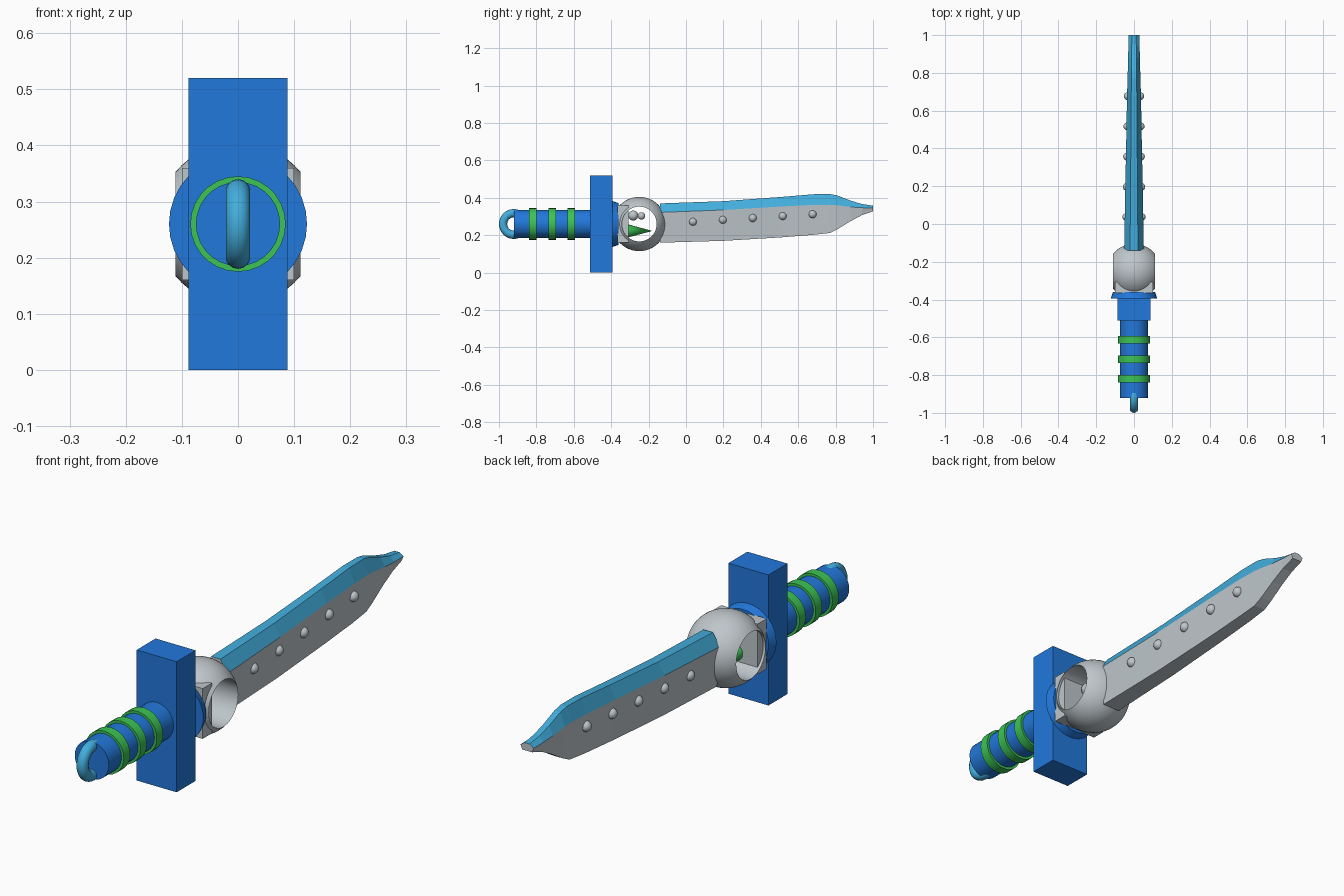
import bpy, bmesh, math
from mathutils import Matrix

if "Cube" in bpy.data.objects:
    bpy.data.objects.remove(bpy.data.objects["Cube"])

ZC = 0.26  # height of the handle axis


def material(name, rgb):
    m = bpy.data.materials.new(name)
    m.diffuse_color = (*rgb, 1)
    m.use_nodes = True
    m.node_tree.nodes["Principled BSDF"].inputs["Base Color"].default_value = m.diffuse_color
    return m


BLUE = material("blue", (0.016, 0.188, 0.71))
GREEN = material("green", (0.045, 0.55, 0.09))
SKY = material("light_blue", (0.055, 0.42, 0.72))
GREY = material("grey", (0.52, 0.57, 0.60))


def finish(bm, name, mats, smooth=True):
    bmesh.ops.recalc_face_normals(bm, faces=bm.faces)
    me = bpy.data.meshes.new(name)
    bm.to_mesh(me)
    bm.free()
    ob = bpy.data.objects.new(name, me)
    bpy.context.collection.objects.link(ob)
    for m in mats:
        me.materials.append(m)
    if smooth:
        bpy.ops.object.select_all(action='DESELECT')
        ob.select_set(True)
        bpy.context.view_layer.objects.active = ob
        bpy.ops.object.shade_smooth_by_angle(angle=math.radians(35))
    return ob


def cone_y(name, y0, y1, r0, r1, mat, z=ZC, sides=28):
    """Cylinder or cone along y, radius r0 at y0 and r1 at y1."""
    bm = bmesh.new()
    mtx = Matrix.Translation((0, (y0 + y1) / 2, z)) @ Matrix.Rotation(-math.pi / 2, 4, 'X')
    bmesh.ops.create_cone(bm, cap_ends=True, segments=sides, radius1=r0, radius2=r1,
                          depth=y1 - y0, matrix=mtx)
    bmesh.ops.remove_doubles(bm, verts=bm.verts, dist=1e-5)
    return finish(bm, name, [mat])


def box(name, x, y0, y1, z0, z1, mat):
    bm = bmesh.new()
    mtx = Matrix.Translation((0, (y0 + y1) / 2, (z0 + z1) / 2)) @ Matrix.Diagonal((2 * x, y1 - y0, z1 - z0, 1))
    bmesh.ops.create_cube(bm, size=1, matrix=mtx)
    return finish(bm, name, [mat], False)


def ball(name, loc, r, mat):
    bm = bmesh.new()
    bmesh.ops.create_uvsphere(bm, u_segments=16, v_segments=10, radius=r, matrix=Matrix.Translation(loc))
    return finish(bm, name, [mat])


def lathe_x(name, profile, centre, mat, steps=48):
    """Closed profile of (x, radius) turned around the x direction."""
    bm = bmesh.new()
    rings = []
    for i in range(steps):
        a = 2 * math.pi * i / steps
        rings.append([bm.verts.new((x, centre[0] + r * math.cos(a), centre[1] + r * math.sin(a)))
                      for x, r in profile])
    n = len(profile)
    for i in range(steps):
        p, q = rings[i], rings[(i + 1) % steps]
        for j in range(n):
            k = (j + 1) % n
            bm.faces.new((p[j], p[k], q[k], q[j]))
    return finish(bm, name, [mat])


# Handle: pommel ring, grip and green bands
tube = [(0.022 * math.sin(2 * math.pi * j / 14), 0.058 + 0.022 * math.cos(2 * math.pi * j / 14))
        for j in range(14)]
lathe_x("pommel_ring", tube, (-0.92, ZC), SKY, 32)
cone_y("grip", -0.92, -0.50, 0.075, 0.075, BLUE)
for i, y in enumerate((-0.82, -0.715, -0.613)):
    cone_y(f"grip_band_{i + 1}", y - 0.02, y + 0.02, 0.085, 0.085, GREEN)

# Guard block and collar
box("guard", 0.088, -0.512, -0.393, 0, 0.52, BLUE)
cone_y("guard_collar", -0.394, -0.36, 0.123, 0.112, BLUE, sides=32)

# Ball bored through sideways
R, HOLE = 0.145, 0.093
lim = math.acos(HOLE / R)
arc = [(R * math.sin(t), R * math.cos(t)) for t in (-lim + 2 * lim * i / 16 for i in range(17))]
lathe_x("bored_ball", arc, (-0.25, ZC), GREY)

# Seat block whose corners poke through the ball, with the spike and beads inside
box("ball_seat", 0.1, -0.365, -0.308, ZC - 0.1, ZC + 0.1, GREY)
cone_y("inner_spike", -0.31, -0.18, 0.035, 0, GREEN, z=0.223, sides=16)
ball("inner_bead_large", (0, -0.282, 0.305), 0.027, GREY)
ball("inner_bead_small", (0, -0.238, 0.303), 0.02, GREY)

# Blade stations: y, bottom, colour border, top, half width
stations = [(-0.14, 0.160, 0.322, 0.370, 0.052), (0.20, 0.170, 0.335, 0.382, 0.046),
            (0.50, 0.188, 0.353, 0.404, 0.040), (0.68, 0.202, 0.362, 0.419, 0.037),
            (0.77, 0.212, 0.363, 0.420, 0.034), (0.81, 0.232, 0.360, 0.412, 0.033),
            (0.88, 0.275, 0.351, 0.385, 0.031), (0.94, 0.307, 0.347, 0.367, 0.030),
            (1.00, 0.328, 0.346, 0.358, 0.029)]
bm = bmesh.new()
loops = []
for y, zb, zm, zt, w in stations:
    section = [(-0.75 * w, zb), (0.75 * w, zb), (w, zm), (0.4 * w, zt), (-0.4 * w, zt), (-w, zm)]
    loops.append([bm.verts.new((x, y, z)) for x, z in section])
for a, b in zip(loops, loops[1:]):
    for j in range(6):
        k = (j + 1) % 6
        f = bm.faces.new((a[j], a[k], b[k], b[j]))
        f.material_index = 1 if j in (2, 3, 4) else 0  # upper bevels are light blue
bm.faces.new(loops[0])
bm.faces.new(loops[-1])
finish(bm, "blade", [GREY, SKY], False)

# Rivets on both sides of the blade
for i in range(5):
    y = 0.037 + 0.16 * i
    for side, sx in (("left", -1), ("right", 1)):
        ball(f"rivet_{side}_{i + 1}", (sx * (0.040 - 0.0017 * i), y, 0.272 + 0.01 * i), 0.021, GREY)
